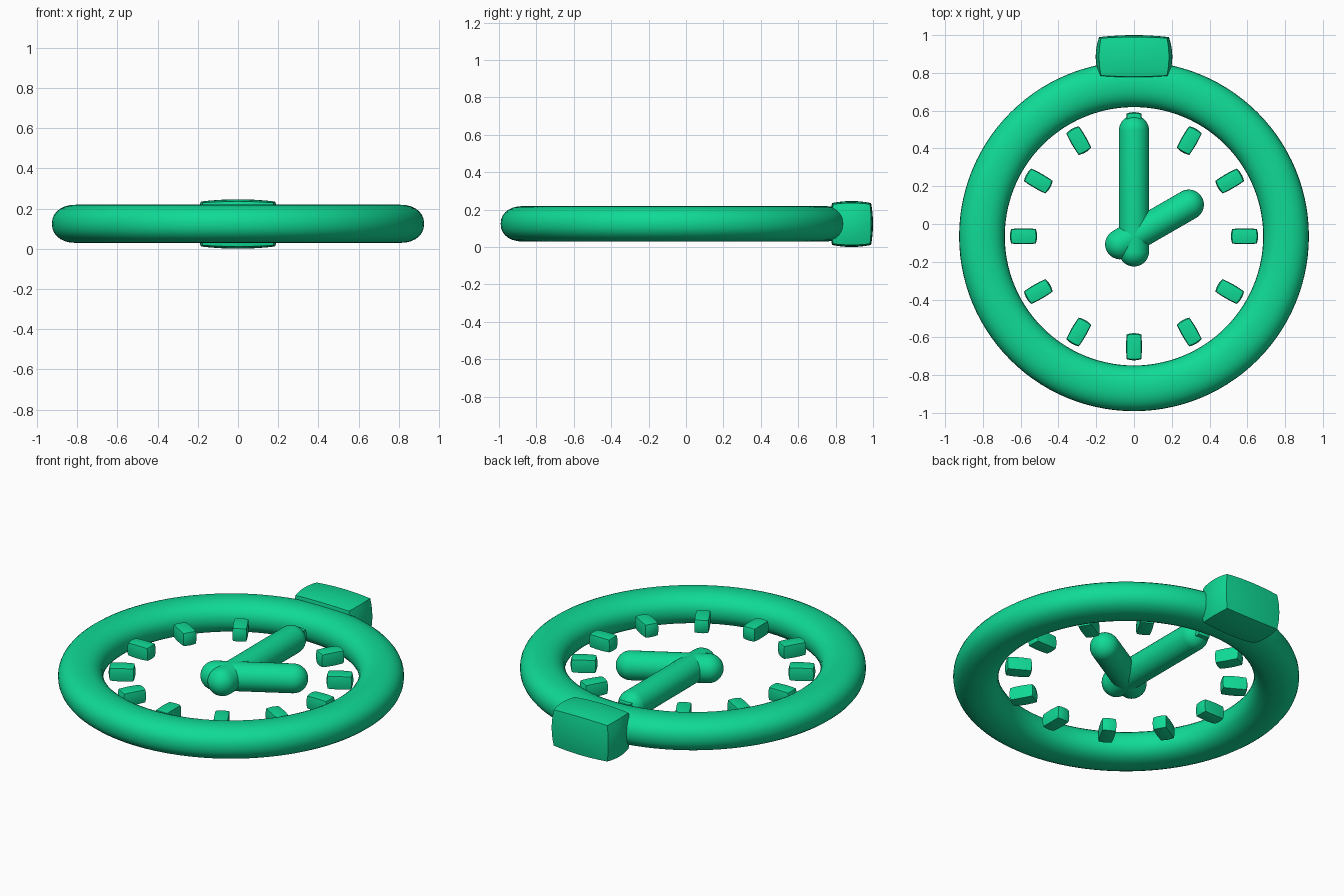
import bpy, bmesh, math
from mathutils import Matrix, Vector

if "Cube" in bpy.data.objects:
    bpy.data.objects.remove(bpy.data.objects["Cube"])

CY, CZ = -0.065, 0.124   # dial centre

green = bpy.data.materials.new("bright_green")
green.diffuse_color = (0.005, 0.70, 0.30, 1)
green.use_nodes = True
green.node_tree.nodes["Principled BSDF"].inputs["Base Color"].default_value = green.diffuse_color


def finish(name, bm, matrix=Matrix()):
    bm.transform(matrix)
    bmesh.ops.recalc_face_normals(bm, faces=bm.faces)
    me = bpy.data.meshes.new(name)
    bm.to_mesh(me)
    bm.free()
    me.materials.append(green)
    ob = bpy.data.objects.new(name, me)
    bpy.context.collection.objects.link(ob)
    bpy.ops.object.select_all(action='DESELECT')
    ob.select_set(True)
    bpy.context.view_layer.objects.active = ob
    bpy.ops.object.shade_smooth_by_angle(angle=math.radians(35))
    return ob


def pillow_box(name, half, matrix):
    """Box with bulging faces and crisp edges."""
    bm = bmesh.new()
    bmesh.ops.create_cube(bm, size=2)
    bmesh.ops.subdivide_edges(bm, edges=bm.edges[:], cuts=7, use_grid_fill=True)
    for v in bm.verts:
        a, b, c = (t * t for t in v.co)
        k = lambda p, q: 1 - 0.09 * (p + q) + 0.04 * p * q
        v.co = Vector((half[0] * v.co.x * k(b, c),
                       half[1] * v.co.y * k(a, c),
                       half[2] * v.co.z * k(a, b)))
    return finish(name, bm, matrix)


def capsule(name, p, q, r):
    """Round-ended rod from p to q: a sphere split at its equator."""
    p, q = Vector(p), Vector(q)
    bm = bmesh.new()
    bmesh.ops.create_uvsphere(bm, u_segments=32, v_segments=16, radius=r)
    d = q - p
    equator = [e for e in bm.edges if all(abs(v.co.z) < 1e-5 for v in e.verts)]
    bmesh.ops.split_edges(bm, edges=equator)
    for f in bm.faces:
        if f.calc_center_median().z > 0:
            for v in f.verts:
                v.tag = True
    for v in bm.verts:
        if v.tag:
            v.co.z += d.length
    rims = [e for e in bm.edges if e.is_boundary]
    bmesh.ops.bridge_loops(bm, edges=rims)
    rot = d.to_track_quat('Z', 'Y').to_matrix().to_4x4()
    return finish(name, bm, Matrix.Translation(p) @ rot)


# case ring: slightly flattened, rounded cross-section swept round
bm = bmesh.new()
N, M = 112, 28
se = lambda t: math.copysign(abs(t) ** (2 / 2.2), t)
rings = []
for i in range(N):
    a = 2 * math.pi * i / N
    loop = []
    for j in range(M):
        b = 2 * math.pi * j / M
        r = 0.805 + 0.121 * se(math.cos(b))
        loop.append(bm.verts.new((r * math.cos(a), CY + r * math.sin(a),
                                  CZ + 0.095 * se(math.sin(b)))))
    rings.append(loop)
for i in range(N):
    A, B = rings[i], rings[(i + 1) % N]
    for j in range(M):
        k = (j + 1) % M
        bm.faces.new((A[j], B[j], B[k], A[k]))
finish("case_ring", bm)

# winding crown at the top
pillow_box("crown", (0.203, 0.115, 0.123), Matrix.Translation((0, 0.885, 0.123)))

# twelve hour marks
for h in range(12):
    m = (Matrix.Translation((0, CY, CZ)) @ Matrix.Rotation(-h * math.pi / 6, 4, 'Z')
         @ Matrix.Translation((0, 0.585, 0)))
    pillow_box(f"hour_mark_{h + 1}", (0.042, 0.072, 0.042), m)

# hands
capsule("minute_hand", (0, -0.145, CZ), (0, 0.495, CZ), 0.08)
capsule("hour_hand", (-0.073, -0.107, CZ), (0.29, 0.102, CZ), 0.08)
